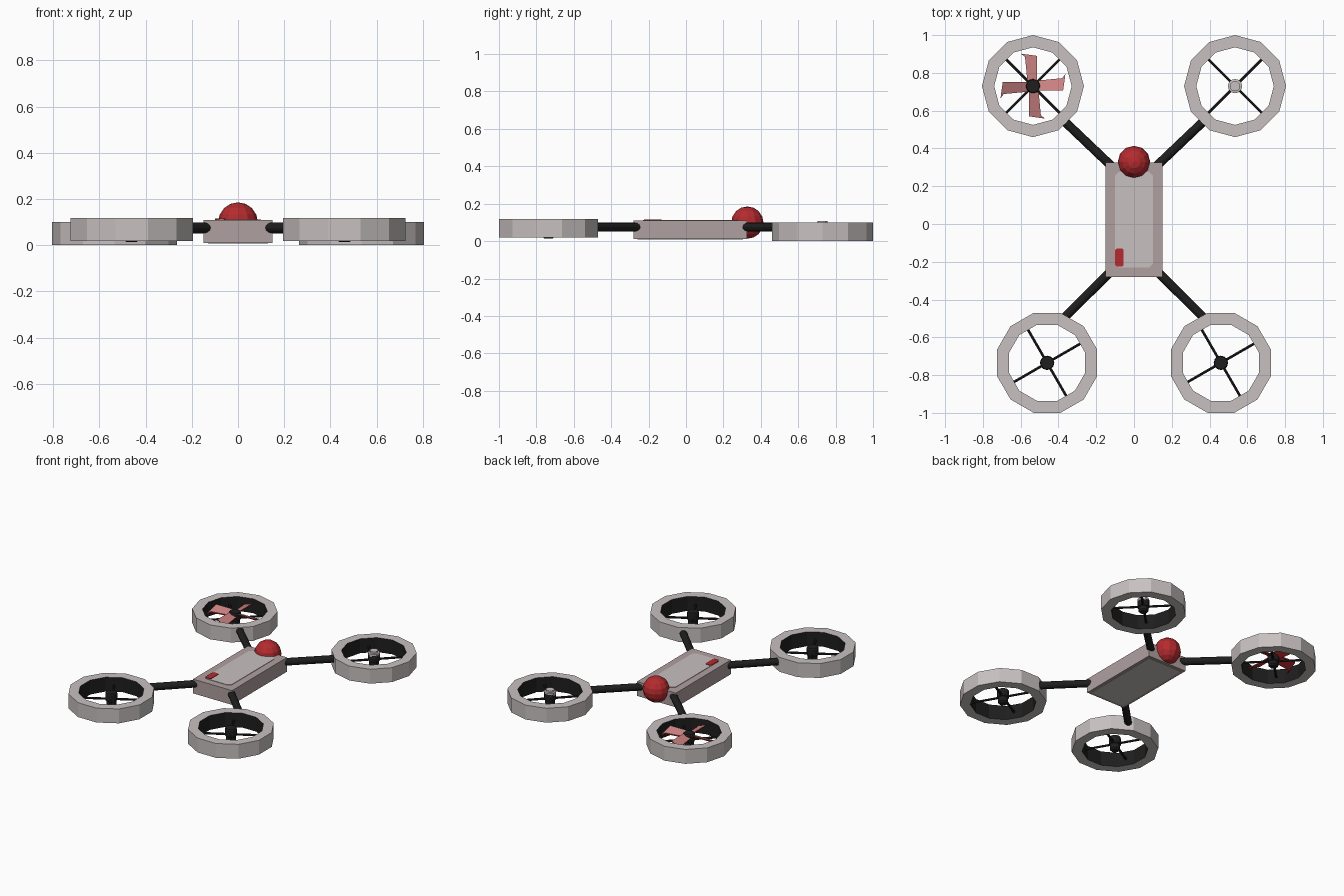
import bpy, bmesh, math
from mathutils import Vector, Matrix

if "Cube" in bpy.data.objects:
    bpy.data.objects.remove(bpy.data.objects["Cube"])


def mat(name, rgb):
    m = bpy.data.materials.new(name)
    m.diffuse_color = (*rgb, 1)
    m.use_nodes = True
    m.node_tree.nodes["Principled BSDF"].inputs["Base Color"].default_value = m.diffuse_color
    return m


GREY = mat("light_grey", (0.58, 0.53, 0.53))
FRAME = mat("warm_grey", (0.43, 0.35, 0.35))
BLACK = mat("black", (0.013, 0.013, 0.013))
RED = mat("red", (0.46, 0.024, 0.028))
PINK = mat("pink", (0.60, 0.22, 0.22))


def finish(name, bm, mats, loc=(0, 0, 0), smooth=False):
    bmesh.ops.recalc_face_normals(bm, faces=bm.faces)
    me = bpy.data.meshes.new(name)
    for f in bm.faces:
        f.smooth = smooth
    bm.to_mesh(me)
    bm.free()
    for m in mats:
        me.materials.append(m)
    ob = bpy.data.objects.new(name, me)
    ob.location = loc
    bpy.context.collection.objects.link(ob)
    return ob


def lathe(bm, profile, n, phase=0.0, closed=False):
    """Spin (radius, z) points; returns one list of faces per profile segment."""
    loops = [[bm.verts.new((r * math.cos(phase + math.tau * i / n),
                            r * math.sin(phase + math.tau * i / n), z))
              for i in range(n)] for r, z in profile]
    bands = []
    for k in range(len(loops) if closed else len(loops) - 1):
        a, b = loops[k], loops[(k + 1) % len(loops)]
        bands.append([bm.faces.new((a[i], a[(i + 1) % n], b[(i + 1) % n], b[i]))
                      for i in range(n)])
    if not closed:
        bm.faces.new(loops[0])
        bm.faces.new(loops[-1])
    return bands


def rod(bm, p, q, r, n=10):
    p, q = Vector(p), Vector(q)
    d = q - p
    m = Matrix.Translation((p + q) / 2) @ d.to_track_quat('Z', 'Y').to_matrix().to_4x4()
    bmesh.ops.create_cone(bm, cap_ends=True, segments=n, radius1=r, radius2=r,
                          depth=d.length, matrix=m)


# body: box with inset, corner-cut panels above and below
def prism(bm, pts, z0, z1):
    lo = [bm.verts.new((x, y, z0)) for x, y in pts]
    hi = [bm.verts.new((x, y, z1)) for x, y in pts]
    bm.faces.new(lo)
    bm.faces.new(hi)
    for i in range(len(pts)):
        j = (i + 1) % len(pts)
        bm.faces.new((lo[i], lo[j], hi[j], hi[i]))


def rect(x0, x1, y0, y1, c=0):
    if not c:
        return [(x0, y0), (x1, y0), (x1, y1), (x0, y1)]
    return [(x0 + c, y0), (x1 - c, y0), (x1, y0 + c), (x1, y1 - c),
            (x1 - c, y1), (x0 + c, y1), (x0, y1 - c), (x0, y0 + c)]


def plate(name, pts, z0, z1, material):
    bm = bmesh.new()
    prism(bm, pts, z0, z1)
    return finish(name, bm, [material])


plate("body", rect(-0.15, 0.15, -0.28, 0.325), 0.01, 0.109, FRAME)
plate("top_panel", rect(-0.10, 0.10, -0.23, 0.275, 0.02), 0.107, 0.112, GREY)
plate("bottom_panel", rect(-0.13, 0.13, -0.26, 0.305), 0.008, 0.012, GREY)
plate("red_marker", rect(-0.10, -0.055, -0.225, -0.13, 0.008), 0.108, 0.115, RED)

# camera dome
bm = bmesh.new()
bmesh.ops.create_uvsphere(bm, u_segments=12, v_segments=8, radius=0.086)
finish("sensor_ball", bm, [RED], (0, 0.328, 0.099))

# rotors: (label, y, |x|, outer radius, phase, base z, spoke angle)
ROTORS = [("front", -0.735, 0.46, 0.274, 15, 0.018, 30),
          ("rear", 0.73, 0.535, 0.27, 0, 0.0, 45)]
for label, cy, cx, R, phase, z0, spoke in ROTORS:
    for side, sx in (("left", -1), ("right", 1)):
        c = (sx * cx, cy, z0)
        tag = f"{label}_{side}"
        # duct ring, black on the inside
        bm = bmesh.new()
        ri = R * 0.76
        bands = lathe(bm, [(R, 0), (R, 0.1), (ri, 0.1), (ri, 0)], 12,
                      math.radians(phase), closed=True)
        for f in bands[2]:
            f.material_index = 1
        finish(tag + "_duct", bm, [GREY, BLACK], c)
        # motor with spokes
        capped = tag == "rear_right"
        bm = bmesh.new()
        low = -0.005 if label == "front" else 0.004
        lathe(bm, [(0.022, low), (0.032, low + 0.01), (0.032, 0.035), (0.038, 0.04),
                   (0.038, 0.085), (0.034, 0.092)], 12)
        for k in range(4):
            a = math.radians(spoke + 90 * k)
            rod(bm, (0, 0, 0.045),
                (0.205 * math.cos(a), 0.205 * math.sin(a), 0.045), 0.008, 6)
        finish(tag + "_motor", bm, [BLACK], c)
        # bare propeller mount on one motor
        if capped:
            bm = bmesh.new()
            lathe(bm, [(0.038, 0.075), (0.038, 0.094), (0.027, 0.096),
                       (0.027, 0.108)], 12)
            finish("propeller_mount", bm, [GREY], c)
        # arm to the body corner
        s = -1 if label == "front" else 1
        y_in, end = (-0.235, (0.375, -0.502)) if s < 0 else (0.295, (0.375, 0.55))
        bm = bmesh.new()
        rod(bm, (sx * 0.107, y_in, 0.075), (sx * end[0], end[1], 0.075), 0.024, 12)
        arm = finish(tag + "_arm", bm, [BLACK])

# propeller on the rear left rotor: four pitched blades with swept tips
bm = bmesh.new()
outline = [(0.03, -0.022), (0.16, -0.022), (0.172, 0.065), (0.155, 0.042), (0.03, 0.03)]
for k in range(4):
    rot = Matrix.Rotation(math.radians(90 * k), 3, 'Z')
    top = [bm.verts.new(rot @ Vector((x, y, 0.082 - 0.4 * y))) for x, y in outline]
    bot = [bm.verts.new(v.co - Vector((0, 0, 0.008))) for v in top]
    bm.faces.new(top)
    faces = [bm.faces.new(bot[::-1])]
    for i in range(5):
        j = (i + 1) % 5
        faces.append(bm.faces.new((top[i], bot[i], bot[j], top[j])))
    for f in faces:
        f.material_index = 1
finish("propeller", bm, [PINK, RED], (-0.535, 0.73, 0))
